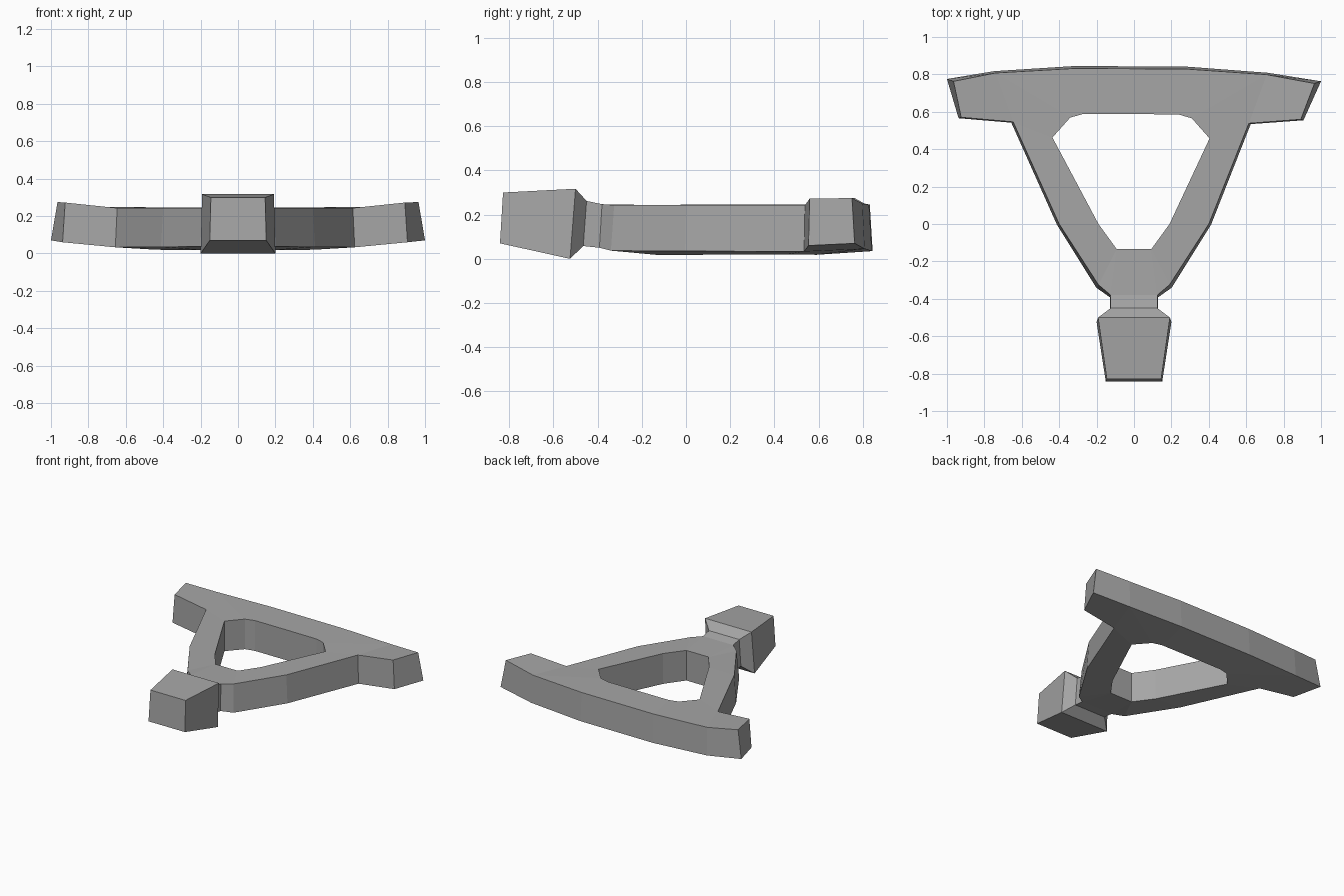
import bpy
import bmesh

cube = bpy.data.objects.get("Cube")
if cube:
    bpy.data.objects.remove(cube, do_unlink=True)

# One flat grey for the whole part
grey = bpy.data.materials.new("mid grey")
grey.use_nodes = True
colour = (0.38, 0.38, 0.38, 1)
grey.diffuse_color = colour
grey.node_tree.nodes["Principled BSDF"].inputs["Base Color"].default_value = colour

# Half plan: name -> x, y, top z, bottom z, outward spread of the lower edge
plan = {
    "back_mid": (0, .83, .245, .035, 0, .013),
    "back_bar": (.3, .83, .245, .035, 0, .013),
    "back_wing": (.725, .803, .25, .045, .005, .01),
    "tip_back": (.965, .757, .275, .07, .035, .012),
    "tip_front": (.908, .565, .272, .06, .014, -.005),
    "wing_root": (.63, .542, .243, .033, .01, -.004),
    "side": (.4, 0, .243, .035, .012, -.004),
    "shoulder": (.19, -.325, .243, .037, .012, -.015),
    "neck_back": (.125, -.38, .247, .05, .004, -.012),
    "neck_front": (.125, -.45, .262, .058, .004, -.015),
    "head_back": (.192, -.5, .317, 0, .008, -.025),
    "head_front": (.145, -.828, .3, .07, .006, -.014),
    "hole_back_mid": (0, .588, .245, .018, 0, 0),
    "hole_back": (.255, .587, .245, .018, 0, 0),
    "hole_bevel": (.325, .567, .245, .02, 0, 0),
    "hole_side": (.42, .46, .245, .02, 0, 0),
    "hole_taper": (.19, 0, .245, .018, 0, 0),
    "hole_front": (.092, -.135, .243, .018, 0, 0),
    "hole_front_mid": (0, -.135, .243, .018, 0, 0),
}
# Points on the centre line of the neck and head
for name in ("neck_back", "neck_front", "head_back", "head_front"):
    x, y, top, low, dx, dy = plan[name]
    plan[name + "_mid"] = (0, y, top, low, 0, dy)

# Panels used for both the upper and lower skins
panels = [
    "back_mid back_bar hole_back hole_back_mid",
    "back_bar back_wing hole_bevel hole_back",
    "back_wing wing_root hole_side hole_bevel",
    "back_wing tip_back tip_front wing_root",
    "wing_root side hole_taper hole_side",
    "side shoulder hole_front hole_taper",
    "hole_front shoulder neck_back",
    "hole_front neck_back neck_back_mid hole_front_mid",
    "neck_back neck_front neck_front_mid neck_back_mid",
    "neck_front head_back head_back_mid neck_front_mid",
    "head_back head_front head_front_mid head_back_mid",
]
outer_edge = ("back_mid back_bar back_wing tip_back tip_front wing_root side shoulder "
              "neck_back neck_front head_back head_front head_front_mid").split()
hole_edge = ("hole_back_mid hole_back hole_bevel hole_side hole_taper "
             "hole_front hole_front_mid").split()

bm = bmesh.new()
upper, lower = {}, {}
for name, (x, y, top, low, dx, dy) in plan.items():
    upper[name] = bm.verts.new((x, y, top))
    lower[name] = bm.verts.new((x + dx, y + dy, low))

# Upper and lower skins
for panel in panels:
    names = panel.split()
    bm.faces.new([upper[n] for n in names])
    bm.faces.new([lower[n] for n in reversed(names)])

# Walls around the outside and inside the opening
for edge in (outer_edge, hole_edge):
    for a, b in zip(edge, edge[1:]):
        bm.faces.new((upper[a], upper[b], lower[b], lower[a]))

# Other half
bmesh.ops.mirror(bm, geom=bm.verts[:] + bm.edges[:] + bm.faces[:],
                 axis='X', merge_dist=0.0001)

# The crossbar sits slightly to the right and is slightly skewed
for v in bm.verts:
    if v.co.y > 0.3:
        v.co.y -= 0.006 * v.co.x
        if abs(v.co.x) < 0.95:
            v.co.x -= 0.016

bmesh.ops.recalc_face_normals(bm, faces=bm.faces[:])
mesh = bpy.data.meshes.new("triangular_frame")
bm.to_mesh(mesh)
bm.free()
mesh.materials.append(grey)
frame = bpy.data.objects.new("triangular_frame", mesh)
bpy.context.scene.collection.objects.link(frame)
